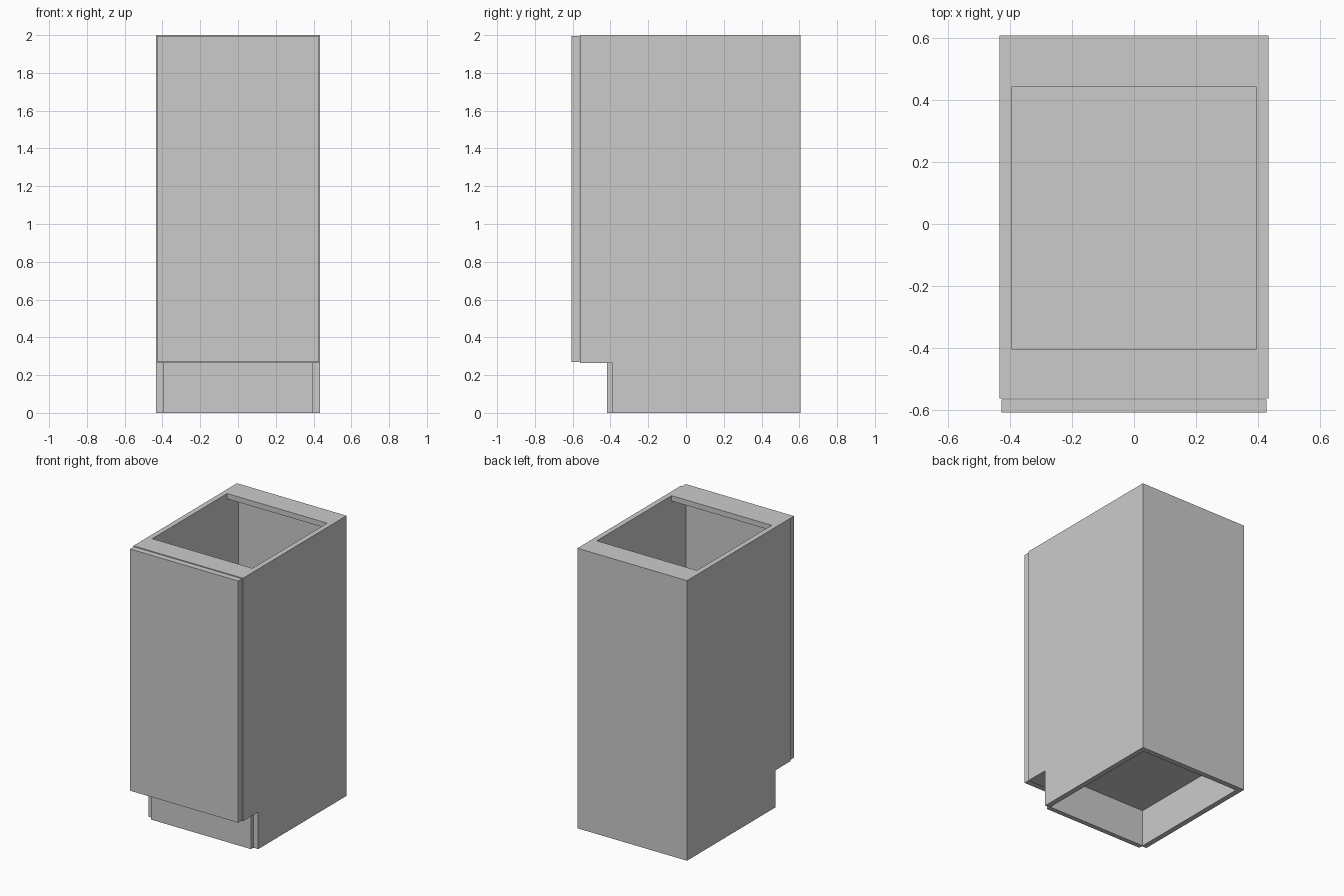
import bpy, bmesh

if "Cube" in bpy.data.objects:
    bpy.data.objects.remove(bpy.data.objects["Cube"])

W, IN = 0.433, 0.395          # outer and inner half widths
BACK, FRONT = 0.607, -0.562   # carcass depth
KICK_Y, KICK_Z = -0.39, 0.265 # toe recess
T = 0.038                     # board thickness


def board(name, x, y, z):
    """Flat board spanning the given (min, max) ranges."""
    bm = bmesh.new()
    bmesh.ops.create_cube(bm, size=1)
    for v in bm.verts:
        v.co = [r[0] if c < 0 else r[1] for c, r in zip(v.co, (x, y, z))]
    return finish(name, bm)


def side_panel(name, x0, x1):
    """Side panel with a toe notch, extruded from its profile."""
    profile = [(KICK_Y, 0), (BACK, 0), (BACK, 2), (FRONT, 2),
               (FRONT, KICK_Z), (KICK_Y, KICK_Z)]
    bm = bmesh.new()
    face = bm.faces.new([bm.verts.new((x0, y, z)) for y, z in profile])
    ext = bmesh.ops.extrude_face_region(bm, geom=[face], use_keep_orig=True)
    moved = [g for g in ext["geom"] if isinstance(g, bmesh.types.BMVert)]
    bmesh.ops.translate(bm, vec=(x1 - x0, 0, 0), verts=moved)
    bmesh.ops.recalc_face_normals(bm, faces=bm.faces)
    return finish(name, bm)


def finish(name, bm):
    mesh = bpy.data.meshes.new(name)
    bm.to_mesh(mesh)
    bm.free()
    obj = bpy.data.objects.new(name, mesh)
    bpy.context.collection.objects.link(obj)
    return obj


# Carcass sides
side_panel("left_side", -W, -IN)
side_panel("right_side", IN, W)

# Back, floor and toe board between the sides
across = (-IN, IN)
board("back_panel", across, (BACK - T, BACK), (0, 2))
board("floor_panel", across, (FRONT, BACK - T), (KICK_Z, KICK_Z + T))
board("toe_board", across, (-0.417, -0.383), (0, KICK_Z))

# Top stretchers leave the middle open
board("front_stretcher", across, (FRONT, -0.402), (2 - T, 2))
board("back_stretcher", across, (0.442, BACK - T), (2 - T, 2))

# Door, slightly smaller than the front with a thin gap behind it
board("door", (-0.427, 0.427), (-0.607, -0.565), (0.27, 1.996))
